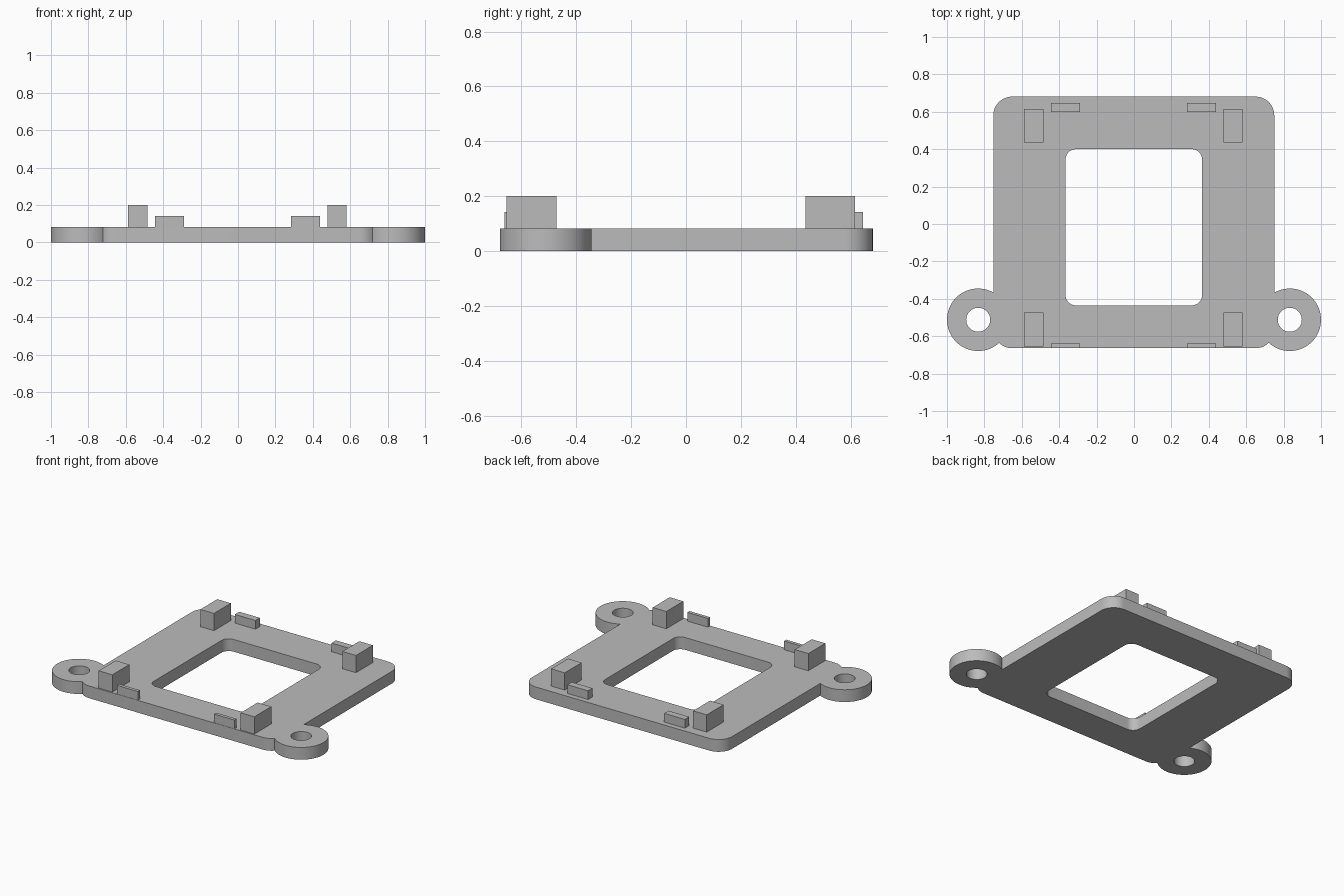
import bpy, bmesh, math

if "Cube" in bpy.data.objects:
    bpy.data.objects.remove(bpy.data.objects["Cube"])

THICK = 0.083

grey = bpy.data.materials.new("matte grey")
grey.use_nodes = True
grey.diffuse_color = (0.5, 0.5, 0.5, 1)
grey.node_tree.nodes["Principled BSDF"].inputs["Base Color"].default_value = (0.5, 0.5, 0.5, 1)


def prism(name, points, z0, z1):
    """Extrude a closed counter-clockwise outline from z0 to z1."""
    bm = bmesh.new()
    face = bm.faces.new([bm.verts.new((x, y, z0)) for x, y in points])
    top = bmesh.ops.extrude_face_region(bm, geom=[face])["geom"]
    bmesh.ops.translate(bm, vec=(0, 0, z1 - z0),
                        verts=[g for g in top if isinstance(g, bmesh.types.BMVert)])
    bmesh.ops.recalc_face_normals(bm, faces=bm.faces[:])
    mesh = bpy.data.meshes.new(name)
    bm.to_mesh(mesh)
    bm.free()
    mesh.materials.append(grey)
    obj = bpy.data.objects.new(name, mesh)
    bpy.context.collection.objects.link(obj)
    return obj


def arc(cx, cy, r, start, sweep, steps):
    return [(cx + r * math.cos(math.radians(start + sweep * i / steps)),
             cy + r * math.sin(math.radians(start + sweep * i / steps)))
            for i in range(steps + 1)]


def rounded_rect(x0, x1, y0, y1, r):
    corners = [(x1 - r, y1 - r), (x0 + r, y1 - r), (x0 + r, y0 + r), (x1 - r, y0 + r)]
    return [p for i, (cx, cy) in enumerate(corners) for p in arc(cx, cy, r, 90 * i, 90, 12)]


def circle(cx, cy, r):
    return arc(cx, cy, r, 0, 360, 64)[:-1]


def combine(target, tool, operation):
    """Apply a boolean and remove the helper."""
    mod = target.modifiers.new("boolean", "BOOLEAN")
    mod.operation, mod.object, mod.solver = operation, tool, "EXACT"
    bpy.context.view_layer.objects.active = target
    bpy.ops.object.modifier_apply(modifier=mod.name)
    bpy.data.objects.remove(tool)


# Base plate with its mounting ears, window and screw holes
plate = prism("base_plate", rounded_rect(-0.752, 0.75, -0.664, 0.681, 0.1), 0, THICK)
for side in (-1, 1):
    combine(plate, prism("ear", circle(side * 0.833, -0.512, 0.167), 0, THICK), "UNION")
for side in (-1, 1):
    combine(plate, prism("hole", circle(side * 0.833, -0.512, 0.064), -0.1, 0.2), "DIFFERENCE")
combine(plate, prism("window", rounded_rect(-0.366, 0.364, -0.435, 0.4, 0.055), -0.1, 0.2),
        "DIFFERENCE")
bpy.ops.object.select_all(action="DESELECT")
plate.select_set(True)
bpy.context.view_layer.objects.active = plate
bpy.ops.object.shade_smooth_by_angle(angle=math.radians(30))

# Tall corner blocks and low clip tabs, one pair per end
PARTS = [("front_block", 0.533, 0.102, -0.655, -0.473, 0.2),
         ("back_block", 0.533, 0.102, 0.435, 0.616, 0.2),
         ("front_tab", 0.363, 0.155, -0.662, -0.639, 0.142),
         ("back_tab", 0.363, 0.155, 0.599, 0.646, 0.142)]
for name, x, width, y0, y1, height in PARTS:
    for label, side in (("left", 1), ("right", -1)):
        cx = side * x - 0.003
        x0, x1 = cx - width / 2, cx + width / 2
        prism(f"{label}_{name}", [(x0, y0), (x1, y0), (x1, y1), (x0, y1)], THICK, height)
